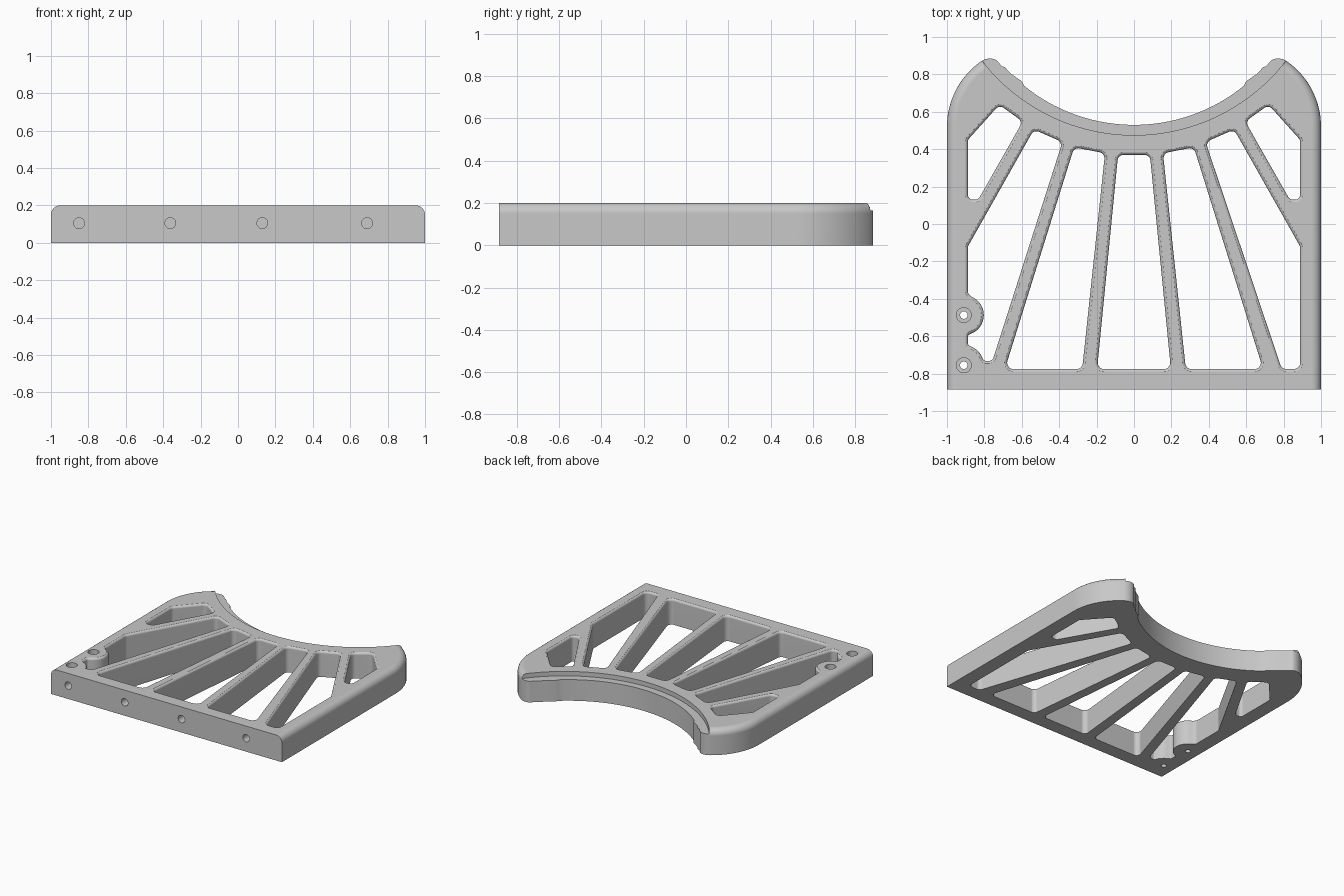
import bpy, bmesh
from math import sin, cos, pi, radians, tan
from mathutils import Vector

cube = bpy.data.objects.get("Cube")
if cube:
    bpy.data.objects.remove(cube)

HEIGHT, FRONT, LEDGE_Z = 0.2, -0.885, 0.165
LEDGE_CENTRE, LEDGE_R = Vector((0, 1.503)), 1.028

grey = bpy.data.materials.new("plain_grey")
grey.use_nodes = True
grey.diffuse_color = (0.58, 0.58, 0.58, 1)
grey.node_tree.nodes["Principled BSDF"].inputs["Base Color"].default_value = grey.diffuse_color


def arc(cx, cy, r, a0, a1, n):
    """Points on a circle between two angles in degrees."""
    return [Vector((cx + r * cos(radians(a0 + (a1 - a0) * i / n)),
                    cy + r * sin(radians(a0 + (a1 - a0) * i / n)))) for i in range(n + 1)]


def circle(cx, cy, r, n=24):
    return arc(cx, cy, r, 0, 360, n)[:-1]


def rounded(points, radius, steps=5):
    """Round every corner of a polygon."""
    pts = [Vector(p) for p in points]
    out = []
    for i, p in enumerate(pts):
        a, b = pts[i - 1] - p, pts[(i + 1) % len(pts)] - p
        half = a.angle(b) / 2
        if half > radians(80):
            out.append(p)
            continue
        cut = min(radius / tan(half), 0.45 * a.length, 0.45 * b.length)
        s, e = p + a.normalized() * cut, p + b.normalized() * cut
        mid = (a.normalized() + b.normalized()).normalized()
        r = cut * tan(half)
        c = p + mid * (cut / cos(half))
        for k in range(steps + 1):
            d = (s - c).lerp(e - c, k / steps).normalized()
            out.append(c + d * r)
    return out


def normals(pts):
    """Outward corner normals of a closed outline."""
    area = sum(p.cross(pts[(i + 1) % len(pts)]) for i, p in enumerate(pts))
    sign = 1 if area > 0 else -1
    res = []
    for i, p in enumerate(pts):
        a = (p - pts[i - 1]).normalized()
        b = (pts[(i + 1) % len(pts)] - p).normalized()
        t = (a + b).normalized()
        res.append(Vector((t.y, -t.x)) * sign / max(t.dot(a), 0.6))
    return res


def level(pts, z):
    return [Vector((p.x, p.y, z)) for p in pts]


def loft(bm, rings):
    """Closed solid through a stack of rings."""
    loops = [[bm.verts.new(p) for p in ring] for ring in rings]
    bm.faces.new(loops[0])
    bm.faces.new(loops[-1])
    for lo, hi in zip(loops, loops[1:]):
        for i in range(len(lo)):
            j = (i + 1) % len(lo)
            bm.faces.new((lo[i], lo[j], hi[j], hi[i]))


def finish(name, bm):
    bmesh.ops.recalc_face_normals(bm, faces=bm.faces[:])
    mesh = bpy.data.meshes.new(name)
    bm.to_mesh(mesh)
    bm.free()
    mesh.materials.append(grey)
    obj = bpy.data.objects.new(name, mesh)
    bpy.context.collection.objects.link(obj)
    return obj


def mirrored(points):
    return [Vector((-p[0], p[1])) for p in points]


# Plate outline: straight sides, rounded shoulders, notched tips, concave back
shoulder = arc(-0.573, 0.52, 0.427, 180, 125, 14)
tip = [Vector(p) for p in ((-0.8, 0.88), (-0.775, 0.885), (-0.75, 0.883), (-0.735, 0.875),
                           (-0.705, 0.843), (-0.69, 0.838), (-0.66, 0.805),
                           (-0.6, 0.763), (-0.588, 0.74))]
left_half = [Vector((-1, FRONT))] + shoulder + tip
back_arc = arc(0, 1.46, 0.93, 230.8, 309.2, 40)[1:-1]
outline = left_half + back_arc + mirrored(left_half)[::-1]

# Plate body with a rounded upper edge on the sides and shoulders only
FILLET = 0.05
norms = normals(outline)
insets = []
for p, n in zip(outline, norms):
    if p.y < FRONT + 0.01:
        insets.append(Vector((1 if p.x > 0 else -1, 0)))
    elif (p - LEDGE_CENTRE).length > LEDGE_R - 0.005:
        insets.append(n)
    else:
        insets.append(Vector((0, 0)))
rings = [level(outline, 0)]
for k in range(7):
    t = k / 6 * pi / 2
    d = FILLET * (1 - cos(t))
    rings.append(level([p - n * d for p, n in zip(outline, insets)],
                       HEIGHT - FILLET + FILLET * sin(t)))
bm = bmesh.new()
loft(bm, rings)
plate = finish("ribbed_plate", bm)

# Openings between the ribs
corner = [(-0.888, 0.45), (-0.72, 0.637), (-0.595, 0.548), (-0.833, 0.13), (-0.888, 0.13)]
inner = [(-0.32, 0.41), (-0.155, 0.378), (-0.277, -0.775), (-0.69, -0.775)]
middle = [(-0.085, 0.37), (0.085, 0.37), (0.197, -0.775), (-0.197, -0.775)]
outer = [(0.535, 0.505), (0.383, 0.438), (0.79, -0.775), (0.888, -0.775), (0.888, -0.12)]
BOSSES = ((-0.91, -0.487), (-0.91, -0.755))
bossed = ([(-0.888, -0.12), (-0.535, 0.505), (-0.383, 0.438), (-0.757, -0.732), (-0.803, -0.732)]
          + arc(*BOSSES[1], 0.107, 25, 70, 5) + [(-0.888, -0.645), (-0.888, -0.595)]
          + arc(*BOSSES[0], 0.107, -68, 68, 14) + [(-0.888, -0.37)])

cut = bmesh.new()
EASE = 0.018
for shape in (corner, mirrored(corner), inner, mirrored(inner), middle, outer, bossed):
    pts = rounded(shape, 0.032)
    ns = normals(pts)
    rings = [level(pts, -0.1)]
    for k in range(5):
        t = k / 5 * pi / 2
        rings.append(level([p + n * EASE * (1 - cos(t)) for p, n in zip(pts, ns)],
                           HEIGHT - EASE + EASE * sin(t)))
    rings.append(level([p + n * EASE for p, n in zip(pts, ns)], HEIGHT + 0.01))
    loft(cut, rings)

# Counterbored vertical holes in the bosses
for x, y in BOSSES:
    loft(cut, [level(circle(x, y, r), z)
               for r, z in ((0.02, -0.1), (0.02, 0.15), (0.04, 0.15), (0.04, 0.3))])

# Blind holes in the front edge
for x in (-0.85, -0.362, 0.13, 0.69):
    ring = circle(x, 0.105, 0.029)
    loft(cut, [[Vector((p.x, y, p.y)) for p in ring] for y in (FRONT - 0.1, FRONT + 0.075)])

# Stepped ledge along the concave back
ledge = circle(*LEDGE_CENTRE, LEDGE_R, 128)
loft(cut, [level(ledge, LEDGE_Z), level(ledge, 0.3)])
cutter = finish("opening_cutter", cut)
cutter.hide_render = True

# Cut, then shade
mod = plate.modifiers.new("openings", "BOOLEAN")
mod.operation, mod.solver, mod.object = "DIFFERENCE", "EXACT", cutter
bpy.ops.object.select_all(action="DESELECT")
plate.select_set(True)
bpy.context.view_layer.objects.active = plate
bpy.ops.object.modifier_apply(modifier=mod.name)
bpy.data.objects.remove(cutter)
bpy.ops.object.shade_smooth_by_angle(angle=radians(32))
weighted = plate.modifiers.new("even_shading", "WEIGHTED_NORMAL")
weighted.keep_sharp = True
